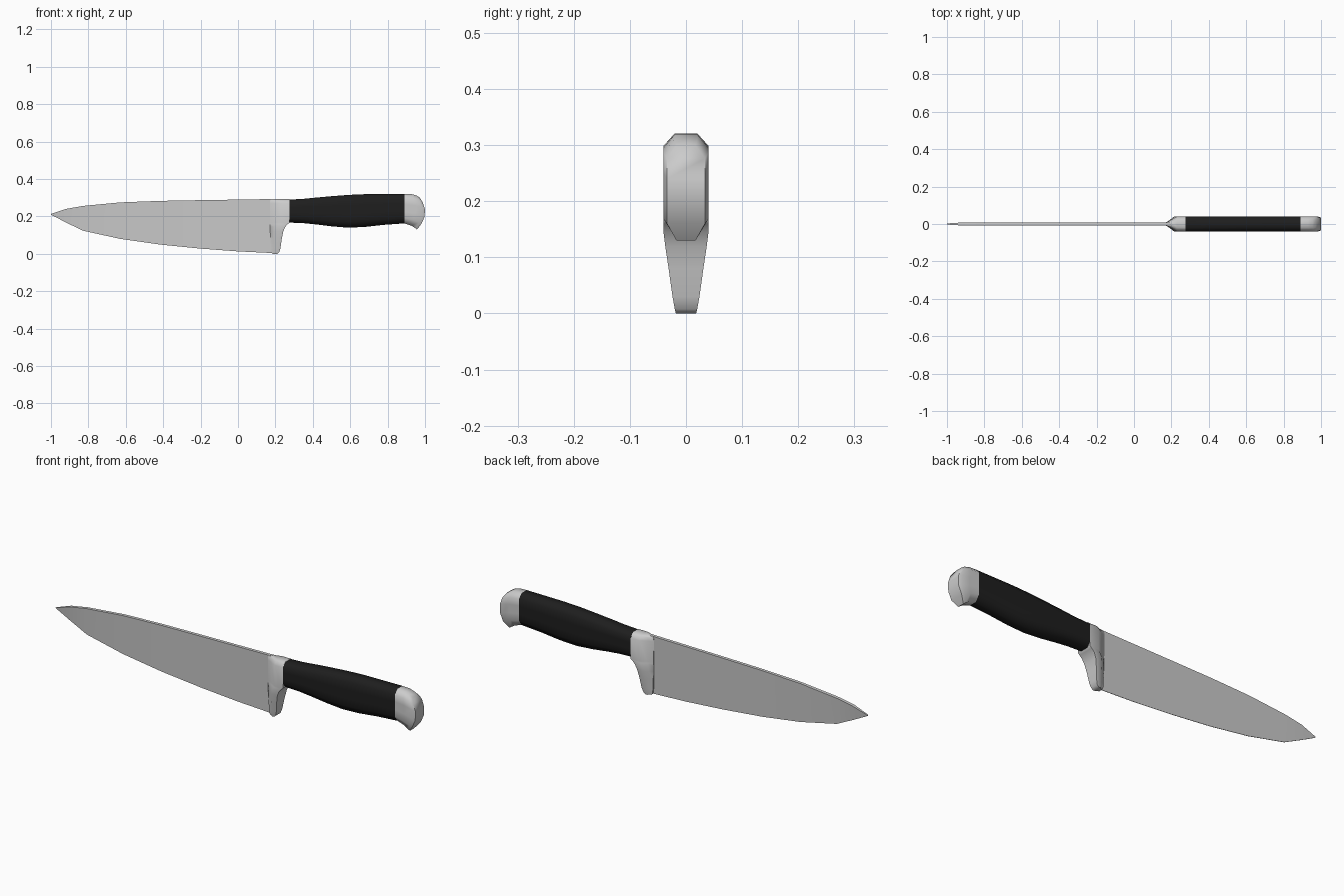
import bpy, bmesh

if "Cube" in bpy.data.objects:
    bpy.data.objects.remove(bpy.data.objects["Cube"])


def loft(name, rings, angle):
    """Skin closed rings of equal length; each end is capped in strips across the y mirror."""
    bm = bmesh.new()
    rows = [[bm.verts.new(p) for p in r] for r in rings]
    n = len(rows[0])
    for a, b in zip(rows, rows[1:]):
        for i in range(n):
            j = (i + 1) % n
            bm.faces.new((a[i], a[j], b[j], b[i]))
    for row in (rows[0], rows[-1]):
        for i in range(n // 2 - 1):
            bm.faces.new((row[i], row[i + 1], row[n - 2 - i], row[n - 1 - i]))
    bmesh.ops.remove_doubles(bm, verts=bm.verts, dist=1e-5)
    bmesh.ops.dissolve_degenerate(bm, edges=bm.edges, dist=1e-5)
    bmesh.ops.recalc_face_normals(bm, faces=bm.faces)
    me = bpy.data.meshes.new(name)
    bm.to_mesh(me)
    bm.free()
    ob = bpy.data.objects.new(name, me)
    bpy.context.collection.objects.link(ob)
    bpy.ops.object.select_all(action='DESELECT')
    ob.select_set(True)
    bpy.context.view_layer.objects.active = ob
    bpy.ops.object.shade_smooth_by_angle(angle=angle)
    return ob


def mirrored(half):
    return half + [(x, -y, z) for x, y, z in reversed(half)]


def grip_ring(xt, zt, xb, zb, w=0.04, bow=0.0):
    """Chamfered cross-section between a top and a bottom point, optionally bowed backwards."""
    half = []
    for t, k in ((0, .5), (.14, 1), (.35, 1), (.6, 1), (.82, 1), (1, .5)):
        x = xt + (xb - xt) * t + bow * 4 * t * (1 - t)
        half.append((x, w * k, zt + (zb - zt) * t))
    return mirrored(half)


# Blade: wedge from spine to cutting edge (x, spine z, edge z, half thickness)
stations = [(-1, .213, .209, .003), (-.92, .24, .168, .008), (-.83, .256, .124, .008),
            (-.63, .275, .08, .008), (-.42, .283, .05, .008), (-.2, .287, .028, .008),
            (0, .29, .013, .008), (.19, .293, .004, .008)]
loft("blade", [mirrored([(x, w, s), (x, .001, e)]) for x, s, e, w in stations], 0.5)

# Bolster: horizontal slices stacked upwards (z, front x, back x, half width)
slices = [(0, .185, .21, .018), (.008, .178, .22, .02), (.03, .176, .227, .024),
          (.08, .174, .234, .031), (.12, .172, .242, .037), (.145, .172, .253, .04),
          (.16, .172, .267, .04), (.167, .172, .276, .04), (.27, .17, .276, .04),
          (.285, .172, .276, .03), (.292, .175, .276, .02)]


def bolster_ring(z, xf, xb, w):
    d = xb - xf
    return mirrored([(xf, min(.009, w), z), (xf + .25 * d, .55 * w, z),
                     (xf + .55 * d, w, z), (xb, w, z)])


loft("bolster", [bolster_ring(*s) for s in slices], 1.0)

# Handle: swelling grip (x, top z, bottom z)
grip = [(.275, .29, .167), (.35, .294, .164), (.42, .301, .157), (.5, .308, .147),
        (.59, .315, .14), (.68, .319, .144), (.78, .32, .155), (.89, .321, .163)]
handle = loft("handle", [grip_ring(x, t, x, b) for x, t, b in grip], 1.0)
black = bpy.data.materials.new("black_grip")
black.diffuse_color = (.013, .013, .013, 1)
black.use_nodes = True
black.node_tree.nodes["Principled BSDF"].inputs["Base Color"].default_value = black.diffuse_color
handle.data.materials.append(black)

# Pommel: end cap with a hooked heel and a rounded rear
loft("pommel", [grip_ring(.89, .321, .89, .163),
                grip_ring(.93, .319, .928, .15, .04, .012),
                grip_ring(.955, .311, .948, .137, .04, .033),
                grip_ring(.972, .3, .957, .13, .034, .036)], 1.0)
